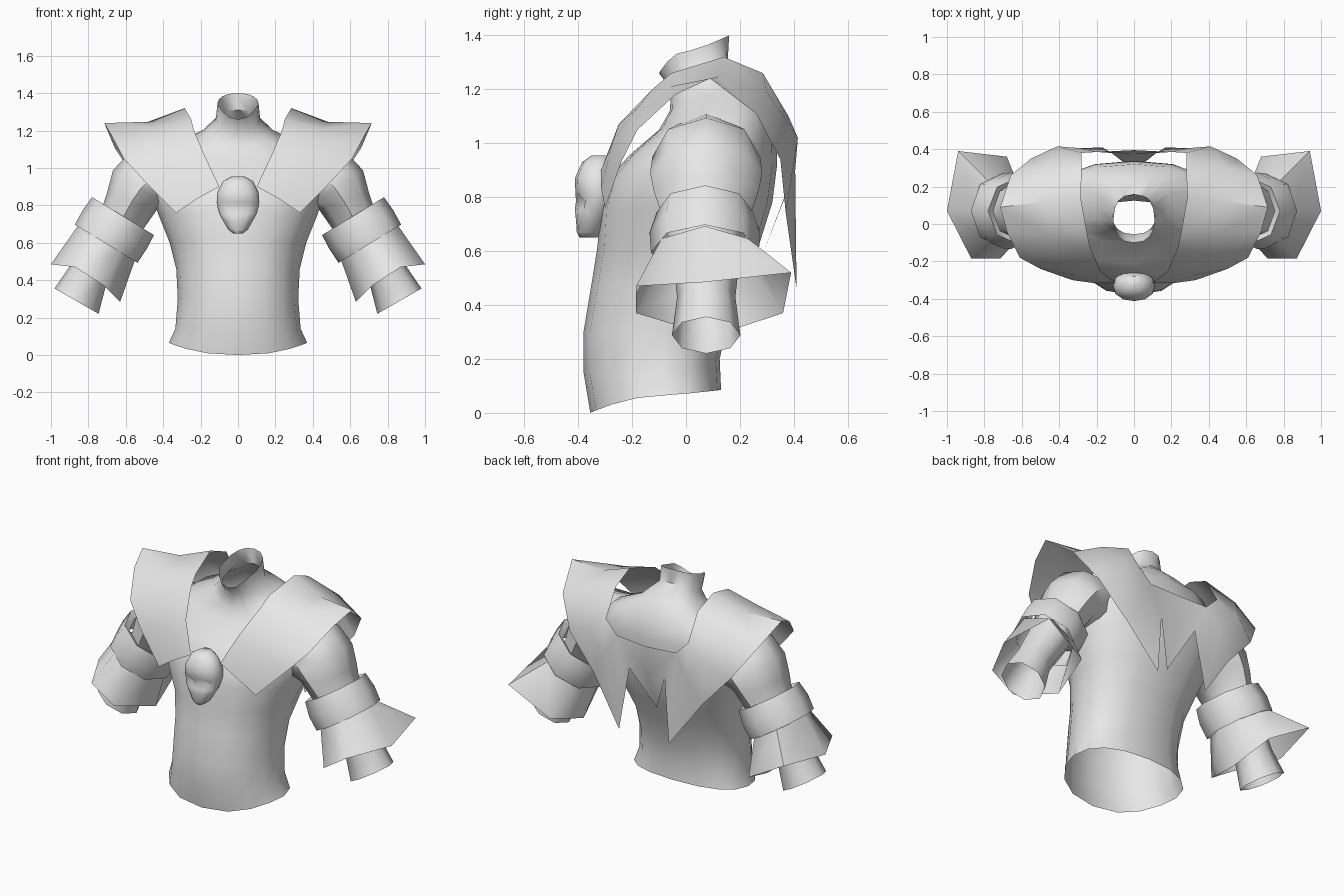
import bpy, bmesh, math
from mathutils import Vector

if "Cube" in bpy.data.objects:
    bpy.data.objects.remove(bpy.data.objects["Cube"])

grey = bpy.data.materials.new("plain_grey")
grey.diffuse_color = (0.8, 0.8, 0.8, 1)
grey.use_nodes = True
grey.node_tree.nodes["Principled BSDF"].inputs["Base Color"].default_value = grey.diffuse_color


def finish(name, bm, mirror=False, angle=40):
    """Turn a bmesh into a shaded object, mirrored across x if asked."""
    bmesh.ops.recalc_face_normals(bm, faces=bm.faces)
    me = bpy.data.meshes.new(name)
    bm.to_mesh(me)
    bm.free()
    me.materials.append(grey)
    ob = bpy.data.objects.new(name, me)
    bpy.context.collection.objects.link(ob)
    if mirror:
        mod = ob.modifiers.new("mirror", 'MIRROR')
        mod.use_clip = True
        mod.merge_threshold = 0.001
    bpy.ops.object.select_all(action='DESELECT')
    ob.select_set(True)
    bpy.context.view_layer.objects.active = ob
    bpy.ops.object.shade_smooth_by_angle(angle=math.radians(angle))
    return ob


def loft(rows, closed=True, caps=False):
    """Skin a list of point rows with quads."""
    bm = bmesh.new()
    vs = [[bm.verts.new(p) for p in r] for r in rows]
    n = len(rows[0])
    for a, b in zip(vs, vs[1:]):
        for i in range(n if closed else n - 1):
            j = (i + 1) % n
            bm.faces.new((a[i], a[j], b[j], b[i]))
    if caps:
        bm.faces.new(vs[0])
        bm.faces.new(vs[-1])
    return bm


def body_ring(yf, zf, hw, ys, zs, yb, zb, n=16, power=0.85, front_power=None):
    """Horizontal ring set by its front, side and back points."""
    pts = []
    for k in range(n):
        t = 2 * math.pi * k / n
        s, c = math.sin(t), math.cos(t)
        x = hw * math.copysign(abs(s) ** power, s)
        if c > 0:
            e, f, y_end, z_end = c ** (front_power or power), c * c, yf, zf
        else:
            e, f, y_end, z_end = abs(c) ** power, abs(c), yb, zb
        pts.append((x, ys + (y_end - ys) * e, zs + (z_end - zs) * f))
    return pts


def arm_ring(x, z, dx, dz, rp, ry, n, yc=0.07):
    """Ring around the arm axis, first point on the outer side."""
    d = Vector((dx, dz)).normalized()
    px, pz = -d.y, d.x
    pts = []
    for k in range(n):
        t = 2 * math.pi * k / n
        c, s = math.cos(t), math.sin(t)
        pts.append((x + px * rp * c, yc + ry * s, z + pz * rp * c))
    return pts


# Torso with an open waist and an open slanted neck
torso = [
    (-.355, 0, .37, -.08, .065, .13, .085),
    (-.38, .15, .335, -.09, .14, .125, .20),
    (-.38, .30, .322, -.08, .30, .15, .32),
    (-.35, .48, .33, -.05, .46, .20, .48),
    (-.328, .62, .365, 0, .60, .27, .62),
    (-.318, .76, .425, .04, .75, .32, .78),
    (-.28, .88, .47, .06, .88, .338, .92),
    (-.21, .955, .47, .08, 1.00, .335, 1.03),
    (-.10, 1.05, .38, .10, 1.10, .32, 1.15),
    (-.06, 1.12, .20, .10, 1.18, .24, 1.24),
    (-.055, 1.20, .12, .06, 1.25, .155, 1.31),
    (-.10, 1.26, .11, .02, 1.345, .16, 1.40),
]
finish("torso", loft([body_ring(*r, front_power=1.05 if r[1] < .7 else .85)
                      for r in torso]), angle=50)

# Arms: shoulder, upper arm, forearm and flared open wrist
arm = [
    (.34, .96, 1, 0, .15, .16),
    (.46, .95, .8, -.6, .18, .20),
    (.52, .89, .55, -.83, .178, .208),
    (.565, .825, .3, -.95, .142, .195),
    (.615, .735, .5, -.86, .125, .165),
    (.71, .58, .5, -.86, .12, .125),
    (.80, .43, .46, -.89, .108, .108),
    (.863, .288, .5, -.87, .136, .127),
]
finish("arm", loft([arm_ring(*r, 8, .075) for r in arm]), True, 50)

# Thick octagonal arm bands
band = [
    (.625, .727, .15, .15),
    (.615, .7425, .194, .18),
    (.66, .669, .200, .205),
    (.705, .595, .196, .20),
]
finish("arm_band", loft([arm_ring(x, z, .52, -.85, a, b, 8)
                         for x, z, a, b in band]), True, 50)

# Flared six-sided cuffs
cuff_top = arm_ring(.703, .60, .52, -.85, .178, .185, 6)
cuff_hem = [(1, .07, .485), (.94, .39, .52), (.68, .36, .37),
            (.63, .10, .285), (.715, -.185, .37), (.87, -.185, .47)]
finish("cuff", loft([cuff_top, cuff_hem]), True, 70)

# Mantle: strip over the shoulder, inner / middle / outer edge, front to back
mantle = [
    [(.10, -.315, .90), (.22, -.315, .835), (.33, -.30, .76)],
    [(.18, -.25, 1.07), (.33, -.27, 1.01), (.50, -.24, .93)],
    [(.235, -.125, 1.20), (.42, -.18, 1.13), (.61, -.18, 1.05)],
    [(.25, -.055, 1.26), (.45, -.06, 1.21), (.68, -.04, 1.18)],
    [(.285, .14, 1.32), (.48, .12, 1.247), (.715, .09, 1.24)],
    [(.28, .285, 1.26), (.48, .30, 1.19), (.66, .26, 1.11)],
    [(.28, .38, 1.10), (.41, .415, 1.02), (.55, .35, .94)],
    [(.20, .385, 1.02), (.28, .405, .90), (.37, .37, .74)],
    [(.12, .38, .84), (.145, .395, .65), (.17, .41, .46)],
]
bm = loft(mantle, closed=False)
bm.verts.ensure_lookup_table()
top_side, low_side = bm.verts[21], bm.verts[24]
# Back yoke joining both sides, with a pointed centre tail
top_mid = bm.verts.new((0, .395, 1.01))
low_mid = bm.verts.new((0, .375, .82))
tip = bm.verts.new((0, .285, .59))
bm.faces.new((top_side, top_mid, low_mid, low_side))
bm.faces.new((low_side, low_mid, tip))
finish("mantle", bm, True, 45)

# Small skull-like chest emblem: crown, brow, eyes, cheeks, jaw
emblem = [
    (.955, .035, -.35, -.28),
    (.93, .080, -.385, -.27),
    (.87, .110, -.412, -.25),
    (.815, .114, -.410, -.25),
    (.785, .108, -.408, -.26),
    (.755, .100, -.412, -.27),
    (.715, .078, -.408, -.29),
    (.67, .052, -.405, -.31),
    (.65, .025, -.395, -.33),
]
rows = [body_ring(yf, z, hw, (yf + yb) / 2, z, yb, z, 12, .9)
        for z, hw, yf, yb in emblem]
# Eye hollows either side of the nose
for k in (1, 11):
    x, y, z = rows[4][k]
    rows[4][k] = (x, y + .03, z)
finish("chest_emblem", loft(rows, caps=True), angle=60)
